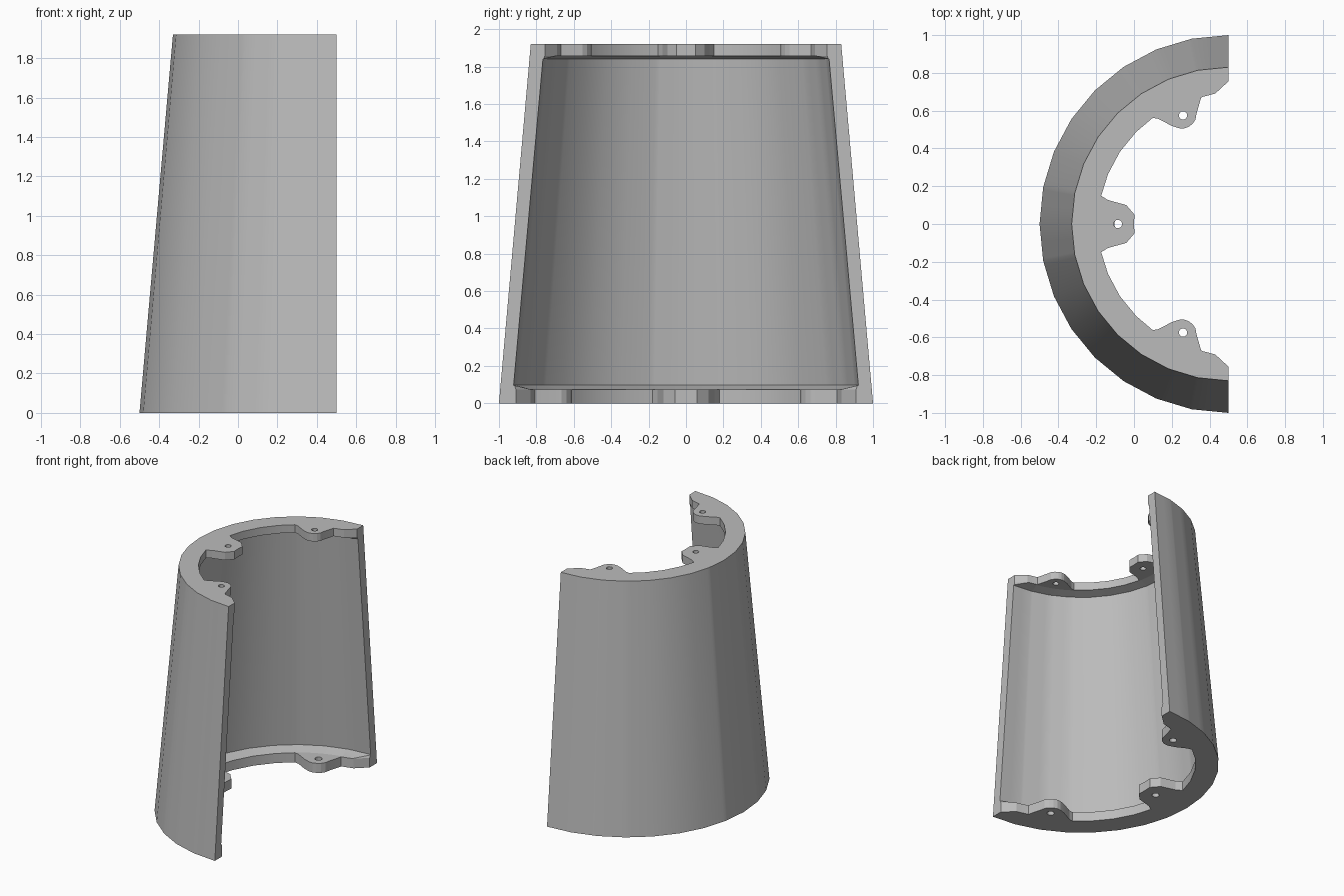
import bpy, bmesh
from math import radians, sin, cos
from mathutils import Matrix

cube = bpy.data.objects.get("Cube")
if cube:
    bpy.data.objects.remove(cube, do_unlink=True)

AXIS_X = 0.5        # axis of the half cone
HEIGHT = 1.92
R_TOP = 0.83        # the base has radius 1
GROW = 1 / R_TOP    # lower flange is the upper one enlarged
STEP = 11.25        # facet angle of the shell

# Flange lip: (angle from the middle, radius), one half
LIP = [(0, 0.5), (5.7, 0.5), (10.5, 0.55), (11.25, 0.65), (12.5, 0.69),
       (22.5, 0.69), (33.75, 0.69), (45, 0.69), (54.5, 0.69), (56.25, 0.67),
       (60, 0.6), (62.8, 0.57), (65, 0.558), (67.5, 0.556), (70.3, 0.563),
       (72.5, 0.58), (73.7, 0.605), (77.8, 0.685), (78.75, 0.687),
       (84.2, 0.694), (90, 0.755)]
BOLTS = [(-67.3, 0.623), (0, 0.585), (67.3, 0.623)]


def polar(angle, r, z):
    a = radians(angle)
    return (AXIS_X - r * cos(a), r * sin(a), z)


def facet(angle):
    """Radius factor of a flat facet at this angle."""
    return cos(radians(STEP / 2)) / cos(radians(abs(angle) % STEP - STEP / 2))


def section(angle, lip):
    """Closed wall section with the upper and lower flange."""
    f = facet(angle)
    mid = max(lip + 0.005, 0.695)
    thin = 0.062
    slope = 0.062 + 0.018 * (mid - 0.695) / 0.07
    upper = [(lip, 0), (lip, thin), (mid, slope), (0.765 * f, 0.08)]
    pts = [(f, 0), (R_TOP * f, HEIGHT)]
    pts += [(r, HEIGHT - d) for r, d in upper]
    pts += [(r * GROW, d * GROW) for r, d in reversed(upper)]
    return [polar(angle, r, z) for r, z in pts]


def make_object(name, bm):
    bmesh.ops.recalc_face_normals(bm, faces=bm.faces)
    mesh = bpy.data.meshes.new(name)
    bm.to_mesh(mesh)
    bm.free()
    obj = bpy.data.objects.new(name, mesh)
    bpy.context.collection.objects.link(obj)
    return obj


# Half-cone shell with flanges, swept around the axis
bm = bmesh.new()
contour = [(-a, r) for a, r in reversed(LIP[1:])] + LIP
rings = [[bm.verts.new(p) for p in section(a, r)] for a, r in contour]
count = len(rings[0])
for r0, r1 in zip(rings, rings[1:]):
    for i in range(count):
        j = (i + 1) % count
        bm.faces.new((r0[i], r0[j], r1[j], r1[i]))
bm.faces.new(rings[0])
bm.faces.new(rings[-1])
shell = make_object("half_cone_shell", bm)

# Bolt holes through the tabs
bm = bmesh.new()
for angle, r in BOLTS:
    for scale, z in ((1, HEIGHT), (GROW, 0)):
        bmesh.ops.create_cone(bm, cap_ends=True, segments=16, depth=0.3,
                              radius1=0.022 * scale, radius2=0.022 * scale,
                              matrix=Matrix.Translation(polar(angle, r * scale, z)))
cutter = make_object("bolt_hole_cutter", bm)
cutter.hide_render = True

bpy.ops.object.select_all(action='DESELECT')
bpy.context.view_layer.objects.active = shell
shell.select_set(True)
holes = shell.modifiers.new("bolt_holes", 'BOOLEAN')
holes.operation = 'DIFFERENCE'
holes.solver = 'EXACT'
holes.object = cutter
bpy.ops.object.modifier_apply(modifier=holes.name)
bpy.data.objects.remove(cutter, do_unlink=True)

# One plain grey finish
grey = bpy.data.materials.new("plain_grey")
grey.use_nodes = True
colour = (0.5, 0.5, 0.5, 1)
grey.diffuse_color = colour
grey.node_tree.nodes["Principled BSDF"].inputs["Base Color"].default_value = colour
shell.data.materials.clear()
shell.data.materials.append(grey)
for face in shell.data.polygons:
    face.material_index = 0
bpy.ops.object.shade_smooth_by_angle(angle=radians(14))
